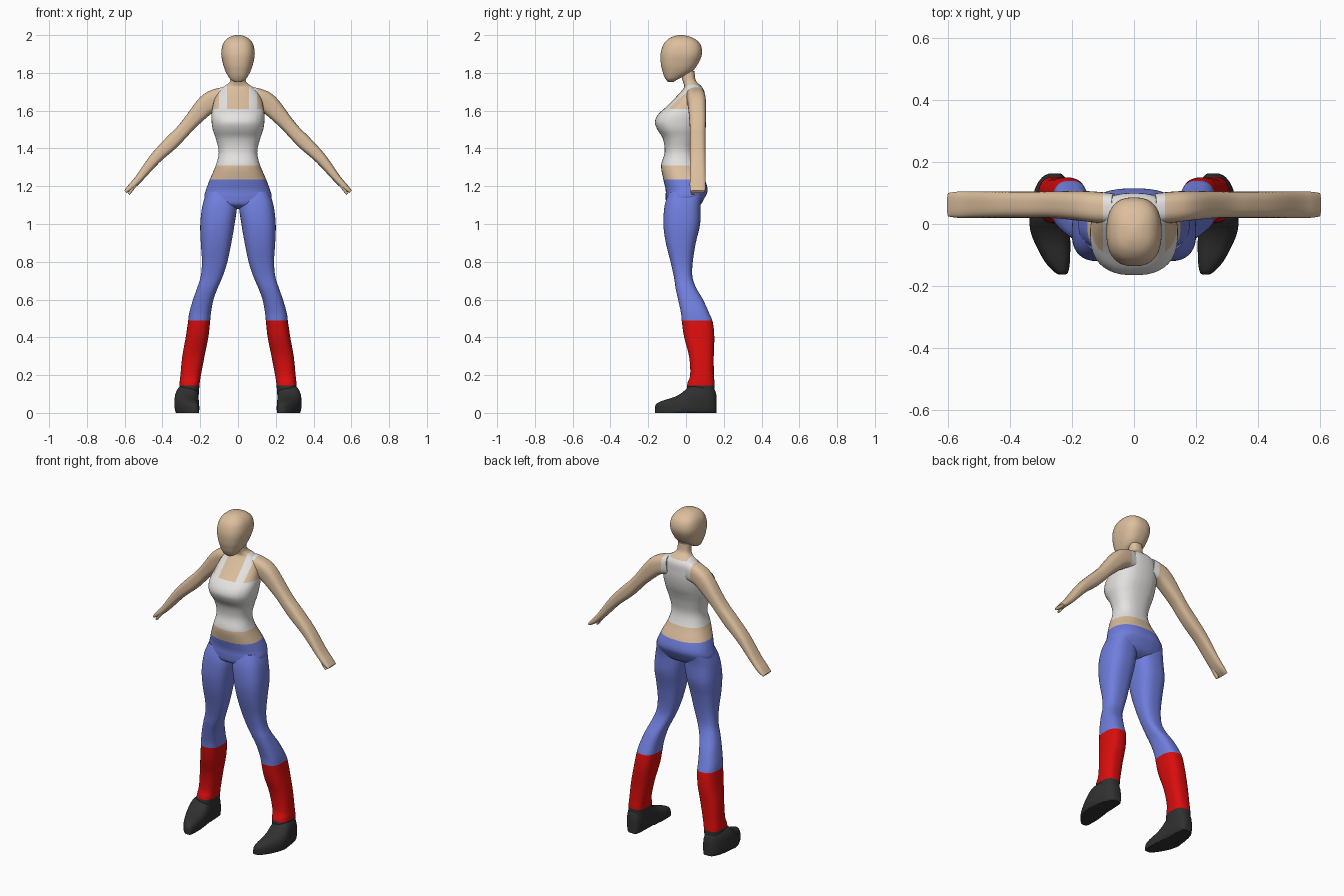
import bpy, bmesh, math
from mathutils import Vector

if "Cube" in bpy.data.objects:
    bpy.data.objects.remove(bpy.data.objects["Cube"], do_unlink=True)

X, Y, Z = Vector((1, 0, 0)), Vector((0, 1, 0)), Vector((0, 0, 1))


def material(name, colour):
    mat = bpy.data.materials.new(name)
    mat.use_nodes = True
    mat.diffuse_color = (*colour, 1)
    mat.node_tree.nodes["Principled BSDF"].inputs["Base Color"].default_value = (*colour, 1)
    return mat


skin = material("skin", (.72, .52, .34))
white = material("white cloth", (.78, .77, .76))
blue = material("blue trousers", (.16, .21, .72))
red = material("red boot", (.7, .004, .004))
black = material("black shoe", (.03, .03, .03))


def smooth_rows(rows, steps=4):
    """Interpolate the control rows with a Catmull-Rom spline."""
    result = []
    for i in range(len(rows) - 1):
        window = zip(rows[max(i - 1, 0)], rows[i], rows[i + 1], rows[min(i + 2, len(rows) - 1)])
        window = list(window)
        for s in range(steps):
            t = s / steps
            result.append([b + .5 * t * (c - a + t * (2 * a - 5 * b + 4 * c - d
                           + t * (3 * (b - c) + d - a))) for a, b, c, d in window])
    return result + [list(rows[-1])]


def loft(name, rings, materials, rule=None, cuts=(), power=2.4, mirror=False, floor=False, sides=40):
    """Skin a row of superellipse rings (centre, u, v), then colour the faces by a rule."""
    bm = bmesh.new()
    loops = []
    for centre, u, v in rings:
        loop = []
        for k in range(sides):
            a = math.tau * (k + .5) / sides
            c, s = math.cos(a), math.sin(a)
            p = centre + u * math.copysign(abs(c) ** (2 / power), c) \
                + v * math.copysign(abs(s) ** (2 / power), s)
            if floor:
                p.z = max(p.z, 0)
            loop.append(bm.verts.new(p))
        loops.append(loop)
    for low, high in zip(loops, loops[1:]):
        for k in range(sides):
            n = (k + 1) % sides
            bm.faces.new((low[k], low[n], high[n], high[k]))
    bm.faces.new(loops[0])
    bm.faces.new(loops[-1])
    # Cut along the colour borders so that they are crisp
    for axis, at in cuts:
        bmesh.ops.bisect_plane(bm, geom=bm.verts[:] + bm.edges[:] + bm.faces[:], dist=1e-5,
                               plane_co=axis * at, plane_no=axis)
    bmesh.ops.recalc_face_normals(bm, faces=bm.faces[:])
    for face in bm.faces:
        if rule:
            face.material_index = materials.index(rule(face.calc_center_median()))
    mesh = bpy.data.meshes.new(name)
    bm.to_mesh(mesh)
    bm.free()
    for mat in materials:
        mesh.materials.append(mat)
    obj = bpy.data.objects.new(name, mesh)
    bpy.context.collection.objects.link(obj)
    if mirror:
        obj.modifiers.new("mirror", "MIRROR")
    bpy.ops.object.select_all(action="DESELECT")
    obj.select_set(True)
    bpy.context.view_layer.objects.active = obj
    bpy.ops.object.shade_smooth_by_angle(angle=math.radians(50))
    return obj


def upright(rows):
    """Rings stacked along z from rows of z, left, right, front, back."""
    return [(Vector(((a + b) / 2, (f + r) / 2, z)), X * (b - a) / 2, Y * (r - f) / 2)
            for z, a, b, f, r in smooth_rows(rows)]


def centred(rows):
    """Symmetrical rows of z, half width, front, back."""
    return upright([(z, -w, w, f, r) for z, w, f, r in rows])


# Colour rule shared by the trunk and the shoulders
def body_colour(p):
    x = abs(p.x)
    if p.z < 1.235:
        return blue
    if p.z < 1.31:
        return skin
    if p.z < 1.61:
        return white
    if x > .1 or p.z > 1.74:
        return skin
    if x < .057 and (p.y < .035 or p.z > 1.725):
        return skin
    return white


# Trunk: hips, waist, bust, shoulders and neck
trunk = [
    (1.08, .09, -.05, .04), (1.1, .15, -.1, .075), (1.14, .178, -.108, .1),
    (1.18, .17, -.108, .115), (1.235, .15, -.12, .1), (1.31, .118, -.132, .065),
    (1.38, .102, -.113, .045), (1.45, .117, -.122, .055), (1.5, .134, -.152, .07),
    (1.54, .14, -.165, .085), (1.58, .141, -.148, .095), (1.62, .135, -.105, .1),
    (1.66, .125, -.065, .1), (1.7, .105, -.028, .098), (1.725, .078, -.01, .085),
    (1.745, .05, -.013, .065), (1.765, .04, -.02, .05), (1.81, .038, -.025, .045)]
loft("trunk", centred(trunk), [skin, white, blue], body_colour,
     cuts=[(Z, h) for h in (1.235, 1.31, 1.61, 1.725, 1.74)]
     + [(X, side * w) for side in (-1, 1) for w in (.057, .1)] + [(Y, .035)])

# Head: chin to crown
head = [
    (1.752, .018, -.096, -.066), (1.765, .04, -.106, -.045), (1.785, .054, -.117, -.005),
    (1.81, .067, -.125, .035), (1.845, .079, -.133, .062), (1.9, .089, -.135, .085),
    (1.95, .081, -.12, .077), (1.98, .06, -.093, .047), (1.995, .032, -.062, .01),
    (2, .008, -.035, -.015)]
loft("head", centred(head), [skin], power=2.5)


# Limbs swept in the xz plane from rows of x, z, half thickness, y centre, y half width
def limb(rows):
    rows = smooth_rows(rows)
    rings = []
    for i, (x, z, t, y, w) in enumerate(rows):
        before, after = rows[max(i - 1, 0)], rows[min(i + 1, len(rows) - 1)]
        along = Vector((after[0] - before[0], 0, after[1] - before[1])).normalized()
        rings.append((Vector((x, y, z)), Vector((-along.z, 0, along.x)) * t, Y * w))
    return rings


arm = [
    (.065, 1.668, .058, .05, .048), (.11, 1.66, .056, .053, .05),
    (.165, 1.632, .053, .058, .048), (.255, 1.535, .039, .062, .043),
    (.3, 1.484, .037, .062, .042), (.353, 1.43, .038, .062, .042),
    (.437, 1.348, .031, .062, .042), (.523, 1.242, .021, .062, .042),
    (.567, 1.196, .017, .062, .042), (.596, 1.171, .009, .062, .038)]
loft("arms", limb(arm), [skin, white], lambda p: white if abs(p.x) < .1 else skin,
     cuts=[(X, .1)], power=2.8, mirror=True)
thumb = [(.54, 1.213, .01, .04, .016), (.56, 1.185, .009, .036, .013), (.578, 1.158, .006, .036, .01)]
loft("thumbs", limb(thumb), [skin], mirror=True, sides=16)


# Legs: trousers tucked into tall boots
def leg_colour(p):
    return blue if p.z > .49 else red if p.z > .145 else black


leg = [
    (1.17, .03, .165, -.09, .09), (1.1, .006, .188, -.113, .078), (1, .018, .2, -.12, .075),
    (.9, .035, .197, -.107, .052), (.8, .056, .191, -.082, .036), (.72, .082, .198, -.064, .034),
    (.66, .108, .217, -.055, .055), (.6, .13, .238, -.042, .09), (.53, .143, .258, -.027, .122),
    (.48, .148, .265, -.022, .142), (.4, .157, .277, -.01, .15), (.3, .177, .295, .016, .147),
    (.2, .196, .305, .022, .148), (.145, .204, .31, .005, .152), (.03, .212, .31, 0, .15)]
loft("legs", upright(leg), [blue, red, black], leg_colour,
     cuts=[(Z, .49), (Z, .145)], power=2.6, mirror=True)

# Shoes: rows of y, inner x, outer x, height, swept from toe to heel
shoe = [
    (-.163, .222, .24, .035), (-.155, .212, .256, .05), (-.12, .206, .288, .066),
    (-.06, .205, .32, .085), (-.02, .206, .334, .108), (.02, .208, .336, .142),
    (.07, .21, .33, .15), (.12, .214, .316, .145), (.15, .222, .296, .125), (.162, .235, .275, .09)]
sole = -.03
rings = [(Vector(((a + b) / 2, y, (h + sole) / 2)), X * (b - a) / 2, Z * (h - sole) / 2)
         for y, a, b, h in smooth_rows(shoe)]
loft("shoes", rings, [black], power=2.6, mirror=True, floor=True)
